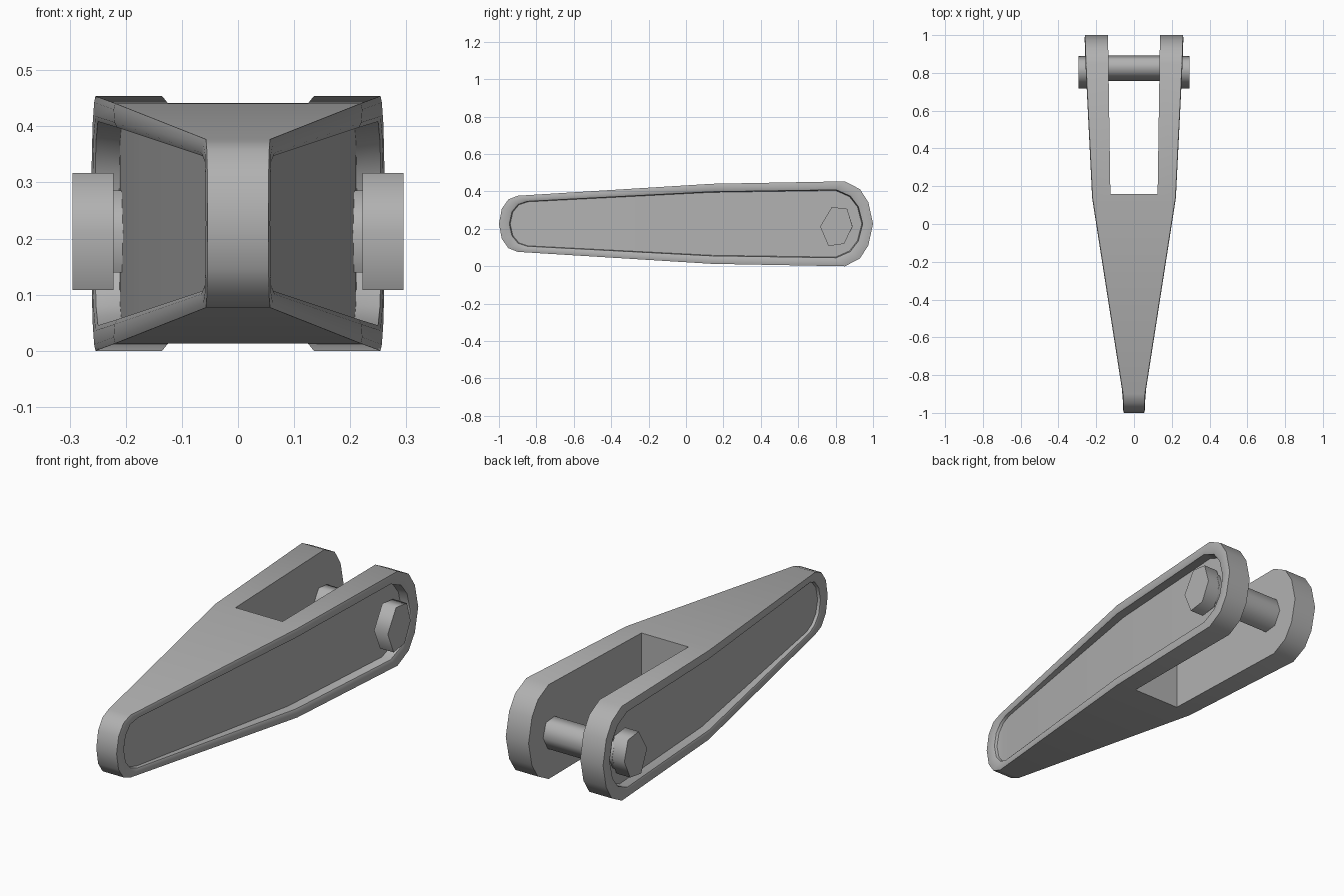
import bpy, bmesh

if "Cube" in bpy.data.objects:
    bpy.data.objects.remove(bpy.data.objects["Cube"])

CZ = 0.227
# upper half of the side outline, (y, height above the mid line)
HALF = [(-1, 0), (-0.985, 0.08), (-0.95, 0.13), (-0.9, 0.15), (0.14, 0.214),
        (0.85, 0.227), (0.93, 0.185), (0.975, 0.115), (1, 0)]
OUTLINE = HALF + [(y, -z) for y, z in HALF[-2:0:-1]]
N = len(OUTLINE)

steel = bpy.data.materials.new("dark_steel")
steel.diffuse_color = (0.44, 0.44, 0.44, 1)
steel.use_nodes = True
steel.node_tree.nodes["Principled BSDF"].inputs["Base Color"].default_value = steel.diffuse_color


def lerp_table(y, table):
    for (a, va), (b, vb) in zip(table, table[1:]):
        if y <= b:
            return va + (vb - va) * (y - a) / (b - a)
    return table[-1][1]


def half_width(y):
    return lerp_table(y, [(-1, 0.057), (-0.9, 0.06), (0.14, 0.222), (0.85, 0.257), (1, 0.262)])


def recess_depth(y):
    return lerp_table(y, [(-1, 0.015), (0.14, 0.046), (1, 0.048)])


def finish(bm, name):
    bmesh.ops.recalc_face_normals(bm, faces=bm.faces[:])
    me = bpy.data.meshes.new(name)
    bm.to_mesh(me)
    bm.free()
    me.materials.append(steel)
    ob = bpy.data.objects.new(name, me)
    bpy.context.collection.objects.link(ob)
    return ob


def smooth(ob, angle):
    bpy.ops.object.select_all(action='DESELECT')
    bpy.context.view_layer.objects.active = ob
    ob.select_set(True)
    bpy.ops.object.shade_smooth_by_angle(angle=angle)


def prism(name, a, b):
    """Closed solid between two matching rings of points."""
    bm = bmesh.new()
    a, b = [[bm.verts.new(p) for p in ring] for ring in (a, b)]
    bm.faces.new(a)
    bm.faces.new(b)
    for i in range(len(a)):
        j = (i + 1) % len(a)
        bm.faces.new((a[i], a[j], b[j], b[i]))
    return finish(bm, name)


# tapered fork body with a rolled rim and recessed side panels
bm = bmesh.new()
RINGS = [(1, 1, 0.003, 0), (0.985, 0.95, 0, 0), (0.955, 0.84, 0.001, 0),
         (0.945, 0.8, 0.005, 0), (0.94, 0.785, 0, 1)]   # y scale, z scale, inward step, depth factor


def side_rings(s):
    return [[bm.verts.new((s * (half_width(y * sy) - step - deep * recess_depth(y * sy)),
                           y * sy, CZ + z * sz)) for y, z in OUTLINE]
            for sy, sz, step, deep in RINGS]


def bridge(a, b):
    for i in range(N):
        j = (i + 1) % N
        bm.faces.new((a[i], a[j], b[j], b[i]))


left, right = side_rings(-1), side_rings(1)
bridge(left[0], right[0])
for rings in (left, right):
    for a, b in zip(rings, rings[1:]):
        bridge(a, b)
    floor = rings[-1]
    for i in range(len(HALF) - 1):
        quad = [floor[i], floor[i + 1], floor[(N - i - 1) % N], floor[(N - i) % N]]
        bm.faces.new(list(dict.fromkeys(quad)))
body = finish(bm, "fork_body")

# slot between the two arms
SLOT = ((-0.125, 0.16), (0.125, 0.16), (0.139, 1.1), (-0.139, 1.1))
cutter = prism("slot_cutter", *[[(x, y, z) for x, y in SLOT] for z in (-0.2, 0.7)])
mod = body.modifiers.new("slot", 'BOOLEAN')
mod.operation = 'DIFFERENCE'
mod.solver = 'EXACT'
mod.object = cutter
bpy.context.view_layer.objects.active = body
bpy.ops.object.modifier_apply(modifier="slot")
bpy.data.objects.remove(cutter)
smooth(body, 0.8)

# hexagonal cross pin and its two heads
HEX = [(0.78, 0.317), (0.862, 0.307), (0.89, 0.212), (0.845, 0.12), (0.762, 0.108), (0.717, 0.212)]


def pin(name, pts, x0, x1):
    smooth(prism(name, *[[(x, y, z) for y, z in pts] for x in (x0, x1)]), 1.25)


for s, side in ((-1, "left"), (1, "right")):
    pin("bolt_head_" + side, HEX, s * 0.222, s * 0.295)
SHAFT = [(0.824 + (y - 0.803) * 0.78, 0.213 + (z - 0.213) * 0.7) for y, z in HEX]
pin("bolt_shaft", SHAFT, -0.23, 0.23)
